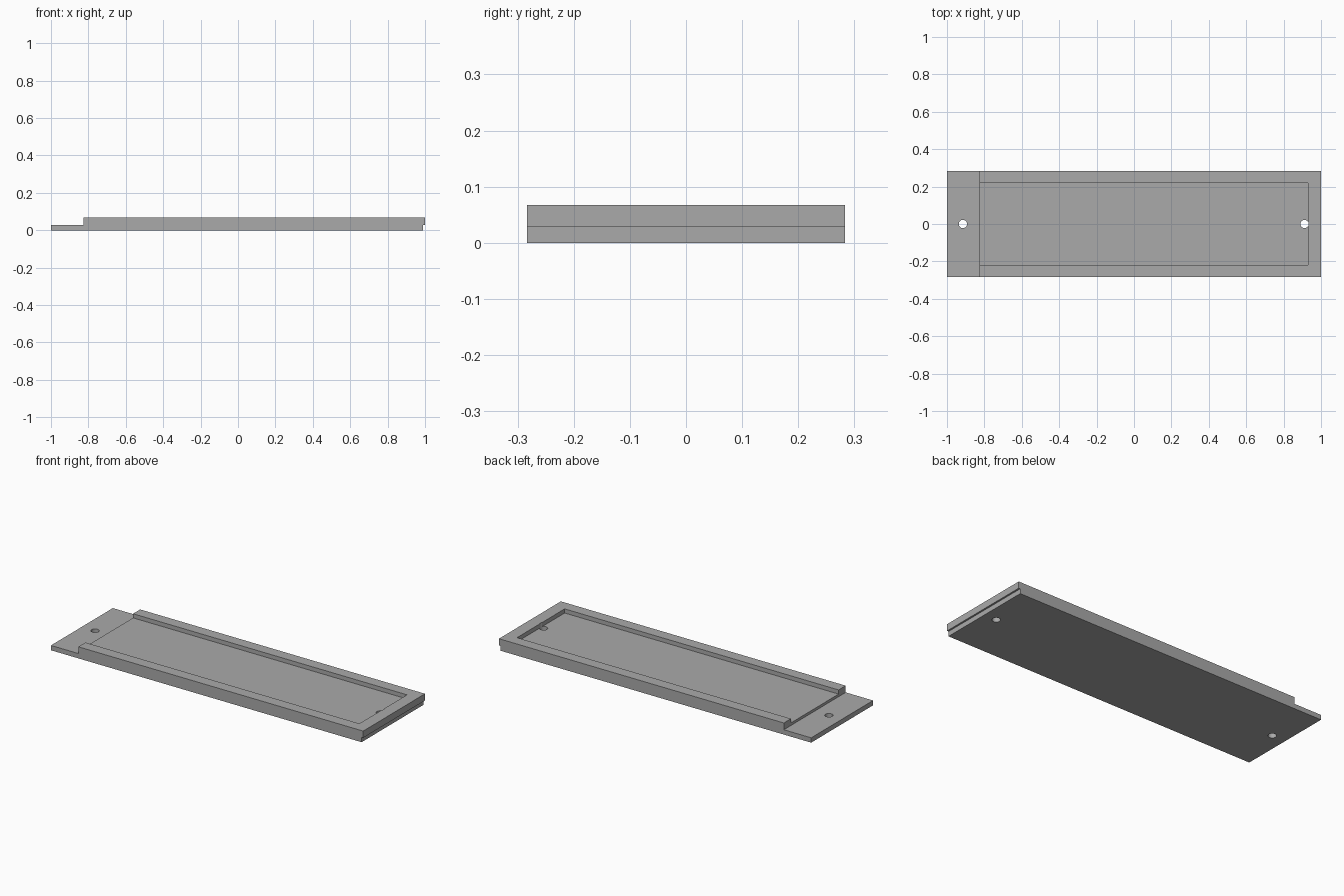
import bpy
import bmesh
from mathutils import Matrix

if "Cube" in bpy.data.objects:
    bpy.data.objects.remove(bpy.data.objects["Cube"], do_unlink=True)

grey = bpy.data.materials.new("plain grey")
grey.use_nodes = True
colour = (0.4, 0.4, 0.4, 1)
grey.diffuse_color = colour
grey.node_tree.nodes["Principled BSDF"].inputs["Base Color"].default_value = colour

HALF_WIDTH = 0.283
POCKET_HALF = 0.218
TAB_TOP, FLOOR, RIM = 0.028, 0.043, 0.067
STEP_X, POCKET_END = -0.825, 0.93


def finish(bm, name):
    bmesh.ops.recalc_face_normals(bm, faces=bm.faces)
    mesh = bpy.data.meshes.new(name)
    bm.to_mesh(mesh)
    bm.free()
    mesh.materials.append(grey)
    obj = bpy.data.objects.new(name, mesh)
    bpy.context.collection.objects.link(obj)
    return obj


def cut(target, cutter):
    cutter.hide_render = True
    cutter.hide_viewport = True
    mod = target.modifiers.new(cutter.name, "BOOLEAN")
    mod.operation = "DIFFERENCE"
    mod.solver = "EXACT"
    mod.object = cutter


# Tray body: side profile with a low tab and an overhanging lip, extruded in y
profile = [(-1, 0), (0.99, 0), (0.99, TAB_TOP), (1, TAB_TOP),
           (1, RIM), (STEP_X, RIM), (STEP_X, TAB_TOP), (-1, TAB_TOP)]
bm = bmesh.new()
side = bm.faces.new([bm.verts.new((x, -HALF_WIDTH, z)) for x, z in profile])
ext = bmesh.ops.extrude_face_region(bm, geom=[side])
moved = [v for v in ext["geom"] if isinstance(v, bmesh.types.BMVert)]
bmesh.ops.translate(bm, verts=moved, vec=(0, 2 * HALF_WIDTH, 0))
tray = finish(bm, "tray_body")

# Shallow pocket, open towards the tab
bm = bmesh.new()
start = STEP_X - 0.1
size = (POCKET_END - start, 2 * POCKET_HALF, 0.1)
place = Matrix.Translation(((POCKET_END + start) / 2, 0, FLOOR + 0.05))
bmesh.ops.create_cube(bm, size=1, matrix=place @ Matrix.Diagonal((*size, 1)))
cut(tray, finish(bm, "pocket_cutter"))

# Screw holes at both ends
for name, x in (("tab_hole_cutter", -0.915), ("end_hole_cutter", 0.912)):
    bm = bmesh.new()
    bmesh.ops.create_cone(bm, cap_ends=True, segments=32, radius1=0.022,
                          radius2=0.022, depth=0.4,
                          matrix=Matrix.Translation((x, 0, 0)))
    cut(tray, finish(bm, name))
